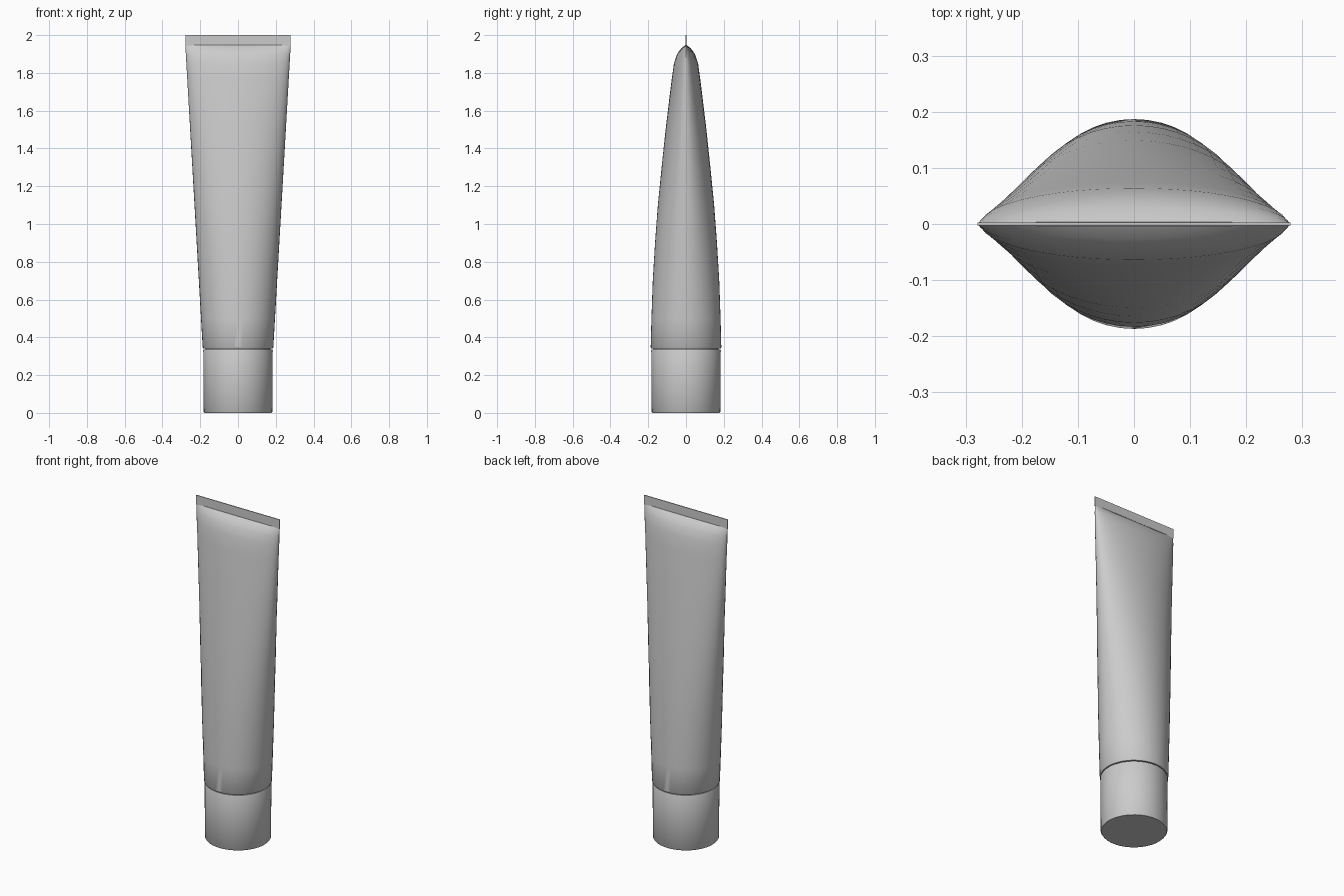
import bpy, bmesh
from math import sin, cos, pi

if "Cube" in bpy.data.objects:
    bpy.data.objects.remove(bpy.data.objects["Cube"])

SEG = 48


def loft(name, rings, angle=35):
    """Skin elliptical rings given as (z, half width, half depth); both ends closed."""
    bm = bmesh.new()
    loops = []
    for z, a, b in rings:
        loops.append([bm.verts.new((a * cos(2 * pi * i / SEG), b * sin(2 * pi * i / SEG), z))
                      for i in range(SEG)])
    for lo, hi in zip(loops, loops[1:]):
        for i in range(SEG):
            j = (i + 1) % SEG
            bm.faces.new((lo[i], lo[j], hi[j], hi[i]))
    bm.faces.new(loops[0][::-1])
    bm.faces.new(loops[-1])
    mesh = bpy.data.meshes.new(name)
    bm.to_mesh(mesh)
    bm.free()
    obj = bpy.data.objects.new(name, mesh)
    bpy.context.collection.objects.link(obj)
    bpy.ops.object.select_all(action='DESELECT')
    obj.select_set(True)
    bpy.context.view_layer.objects.active = obj
    bpy.ops.object.shade_smooth_by_angle(angle=angle * pi / 180)
    return obj


# Screw cap with softened rims
loft("cap", [(0, 0.178, 0.178), (0.006, 0.182, 0.182),
             (0.329, 0.184, 0.184), (0.335, 0.181, 0.181)])

# Short neck visible only in the gap between cap and tube
loft("neck", [(0.32, 0.172, 0.172), (0.35, 0.172, 0.172)])

# Tube body: round at the shoulder, widening and flattening toward the seal
depths = [(0.346, 0.187), (0.5, 0.183), (0.7, 0.176), (0.9, 0.164), (1.1, 0.149),
          (1.3, 0.129), (1.5, 0.108), (1.65, 0.09), (1.77, 0.075), (1.85, 0.064),
          (1.9, 0.047), (1.93, 0.026), (1.947, 0.004)]
body = [(0.34, 0.183, 0.183)]
body += [(z, 0.187 + 0.092 * (z - 0.346) / 1.6, d) for z, d in depths]
loft("tube_body", body)

# Flat crimped seal
bpy.ops.mesh.primitive_cube_add(size=1, location=(0, 0, 1.971))
seal = bpy.context.object
seal.name = "crimped_seal"
seal.scale = (0.558, 0.005, 0.058)
